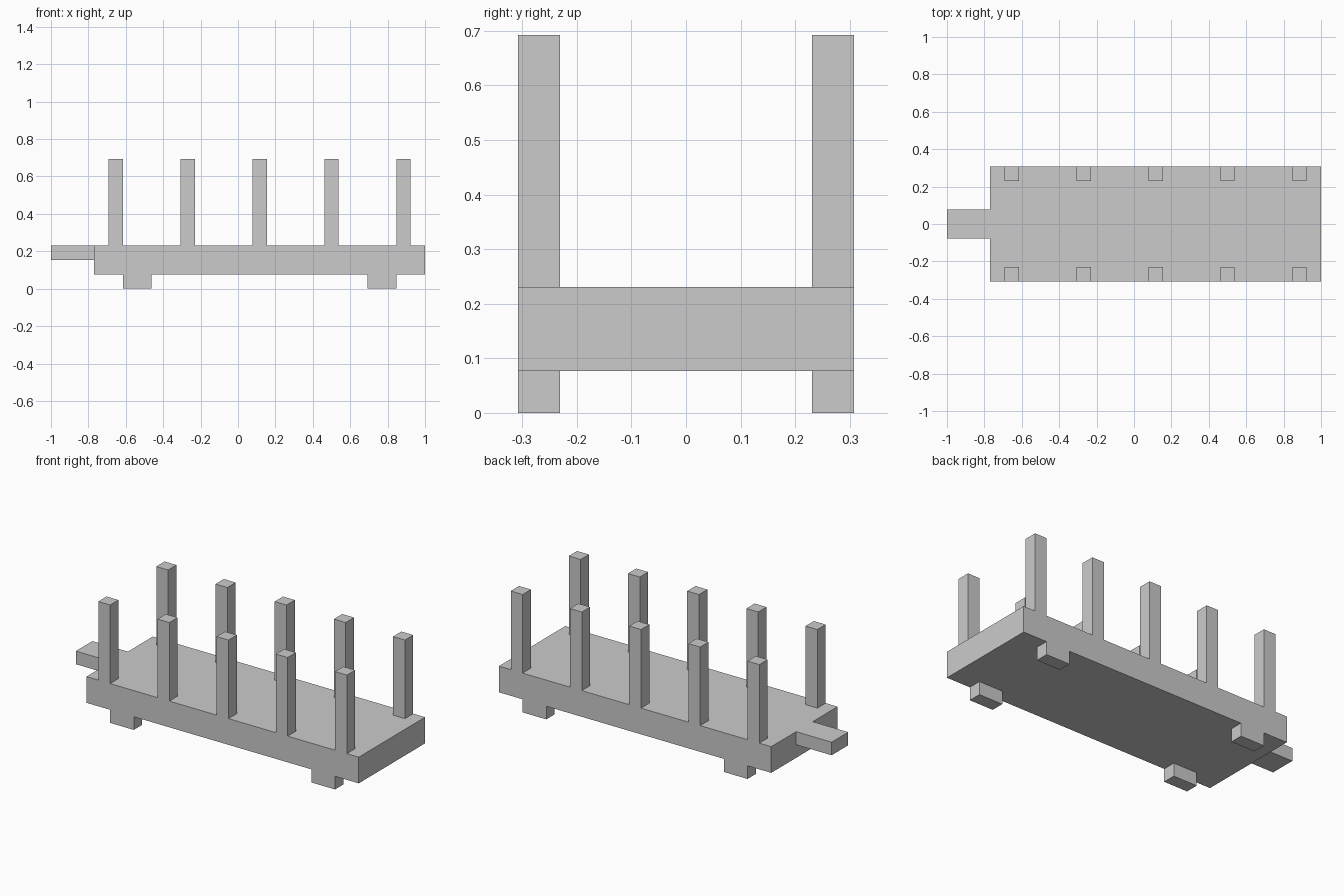
import bpy
import bmesh

if "Cube" in bpy.data.objects:
    bpy.data.objects.remove(bpy.data.objects["Cube"])

U = 1 / 13  # one block unit: the whole model is 26 units long


def box(name, x, y, z):
    """Add a box spanning the given (low, high) ranges, in block units."""
    bm = bmesh.new()
    bmesh.ops.create_cube(bm, size=1)
    for v in bm.verts:
        v.co = [U * (hi if c > 0 else lo) for c, (lo, hi) in zip(v.co, (x, y, z))]
    mesh = bpy.data.meshes.new(name)
    bm.to_mesh(mesh)
    bm.free()
    obj = bpy.data.objects.new(name, mesh)
    bpy.context.collection.objects.link(obj)
    return obj


# Flat bed and the coupling bar at its end
box("bed", (-10, 13), (-4, 4), (1, 3))
box("coupling_bar", (-13, -10), (-1, 1), (2, 3))

# Upright stakes and wheel blocks along both sides
for side, y in (("front", (-4, -3)), ("back", (3, 4))):
    for i in range(5):
        x = -9 + 5 * i
        box(f"{side}_stake_{i + 1}", (x, x + 1), y, (3, 9))
    for end, x in (("left", -8), ("right", 9)):
        box(f"{side}_{end}_wheel_block", (x, x + 2), y, (0, 1))
